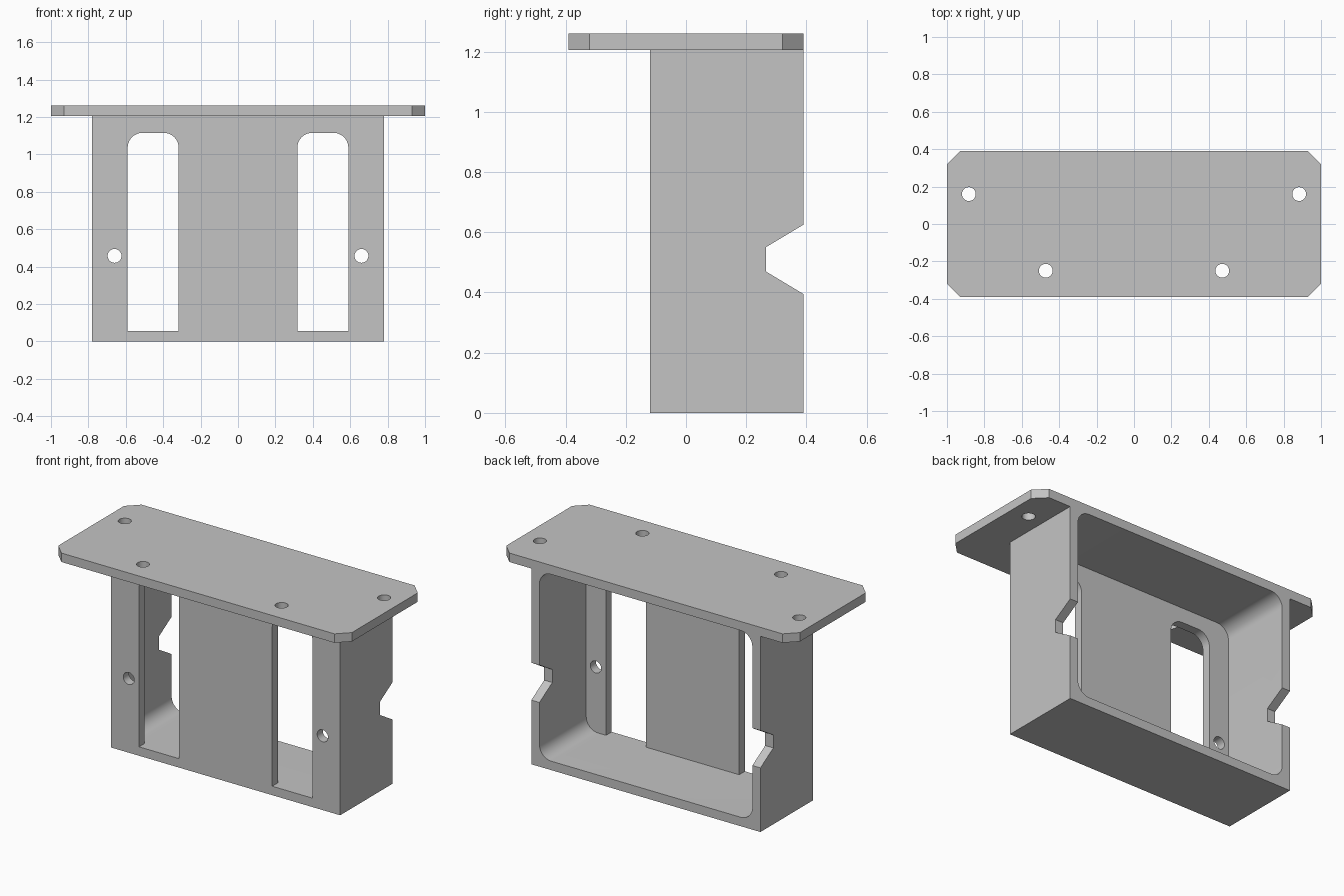
import bpy
import bmesh
import math
from mathutils import Vector

cube = bpy.data.objects.get("Cube")
if cube:
    bpy.data.objects.remove(cube, do_unlink=True)

# Main dimensions
W, FRONT, BACK, H = 0.78, -0.12, 0.39, 1.205   # housing half width, depth, height
TOP = 1.26                                     # top of the flange
WALL, FILLET, HOLE = 0.055, 0.08, 0.037

grey = bpy.data.materials.new("plain grey")
grey.use_nodes = True
colour = (0.55, 0.55, 0.55, 1)
grey.diffuse_color = colour
grey.node_tree.nodes["Principled BSDF"].inputs["Base Color"].default_value = colour


def prism(name, outline, axis, lo, hi):
    """Extrude a 2D outline along an axis ('X', 'Y' or 'Z')."""
    place = {"X": lambda a, b: Vector((lo, a, b)),
             "Y": lambda a, b: Vector((a, lo, b)),
             "Z": lambda a, b: Vector((a, b, lo))}[axis]
    step = Vector([hi - lo if axis == k else 0 for k in "XYZ"])
    bm = bmesh.new()
    face = bm.faces.new([bm.verts.new(place(a, b)) for a, b in outline])
    ext = bmesh.ops.extrude_face_region(bm, geom=[face], use_keep_orig=True)
    moved = [v for v in ext["geom"] if isinstance(v, bmesh.types.BMVert)]
    bmesh.ops.translate(bm, verts=moved, vec=step)
    bmesh.ops.recalc_face_normals(bm, faces=bm.faces)
    mesh = bpy.data.meshes.new(name)
    bm.to_mesh(mesh)
    bm.free()
    mesh.materials.append(grey)
    obj = bpy.data.objects.new(name, mesh)
    bpy.context.collection.objects.link(obj)
    return obj


def rounded(x0, x1, z0, z1, low, high, steps=10):
    """Rectangle outline with separate radii for low and high corners."""
    pts = []
    corners = [(x1, z1, -1, -1, high), (x0, z1, 1, -1, high),
               (x0, z0, 1, 1, low), (x1, z0, -1, 1, low)]
    for i, (x, z, sx, sz, r) in enumerate(corners):
        if r == 0:
            pts.append((x, z))
            continue
        for k in range(steps + 1):
            t = math.pi / 2 * (i + k / steps)
            pts.append((x + sx * r + r * math.cos(t), z + sz * r + r * math.sin(t)))
    return pts


def circle(cx, cy, r, n=32):
    return [(cx + r * math.cos(math.tau * k / n), cy + r * math.sin(math.tau * k / n))
            for k in range(n)]


def combine(target, tool, operation):
    mod = target.modifiers.new(tool.name, "BOOLEAN")
    mod.operation, mod.solver, mod.object = operation, "EXACT", tool
    bpy.context.view_layer.objects.active = target
    bpy.ops.object.modifier_apply(modifier=mod.name)
    bpy.data.objects.remove(tool, do_unlink=True)


# Housing block joined to the chamfered mounting flange
bracket = prism("mounting_bracket", rounded(-W, W, 0, TOP - 0.02, 0, 0), "Y", FRONT, BACK)
c = 0.07
flange = prism("flange", [(1, BACK - c), (1 - c, BACK), (c - 1, BACK), (-1, BACK - c),
                          (-1, c - BACK), (c - 1, -BACK), (1 - c, -BACK), (1, c - BACK)],
               "Z", H, TOP)
combine(bracket, flange, "UNION")

# Cavity open to the back
cavity = rounded(WALL - W, W - WALL, WALL, H, FILLET, FILLET)
cutters = [prism("cavity", cavity, "Y", FRONT + WALL, BACK + 0.2)]

# Mirrored front windows, screw holes and flange holes
for s in (-1, 1):
    x0, x1 = sorted((s * 0.317, s * 0.59))
    cutters += [
        prism("window", rounded(x0, x1, WALL, 1.115, 0, FILLET), "Y", FRONT - 0.1, 0),
        prism("screw_hole", circle(s * 0.66, 0.457, HOLE), "Y", FRONT - 0.1, 0),
        prism("flange_hole_back", circle(s * 0.883, 0.16, HOLE), "Z", H - 0.1, TOP + 0.1),
        prism("flange_hole_front", circle(s * 0.472, -0.25, HOLE), "Z", H - 0.1, TOP + 0.1)]

# Tapered notch through the back edge of both side walls
depth, mid = 0.125, 0.51
slope = 0.075 / depth
out = 0.1
cutters.append(prism("side_notch", [
    (BACK + out, mid - 0.115 - out * slope), (BACK - depth, mid - 0.04),
    (BACK - depth, mid + 0.04), (BACK + out, mid + 0.115 + out * slope)], "X", -0.9, 0.9))

for cutter in cutters:
    combine(bracket, cutter, "DIFFERENCE")

# Smooth fillets and holes, crisp edges elsewhere
bpy.ops.object.select_all(action="DESELECT")
bracket.select_set(True)
bpy.context.view_layer.objects.active = bracket
bpy.ops.object.shade_smooth_by_angle(angle=math.radians(30))
